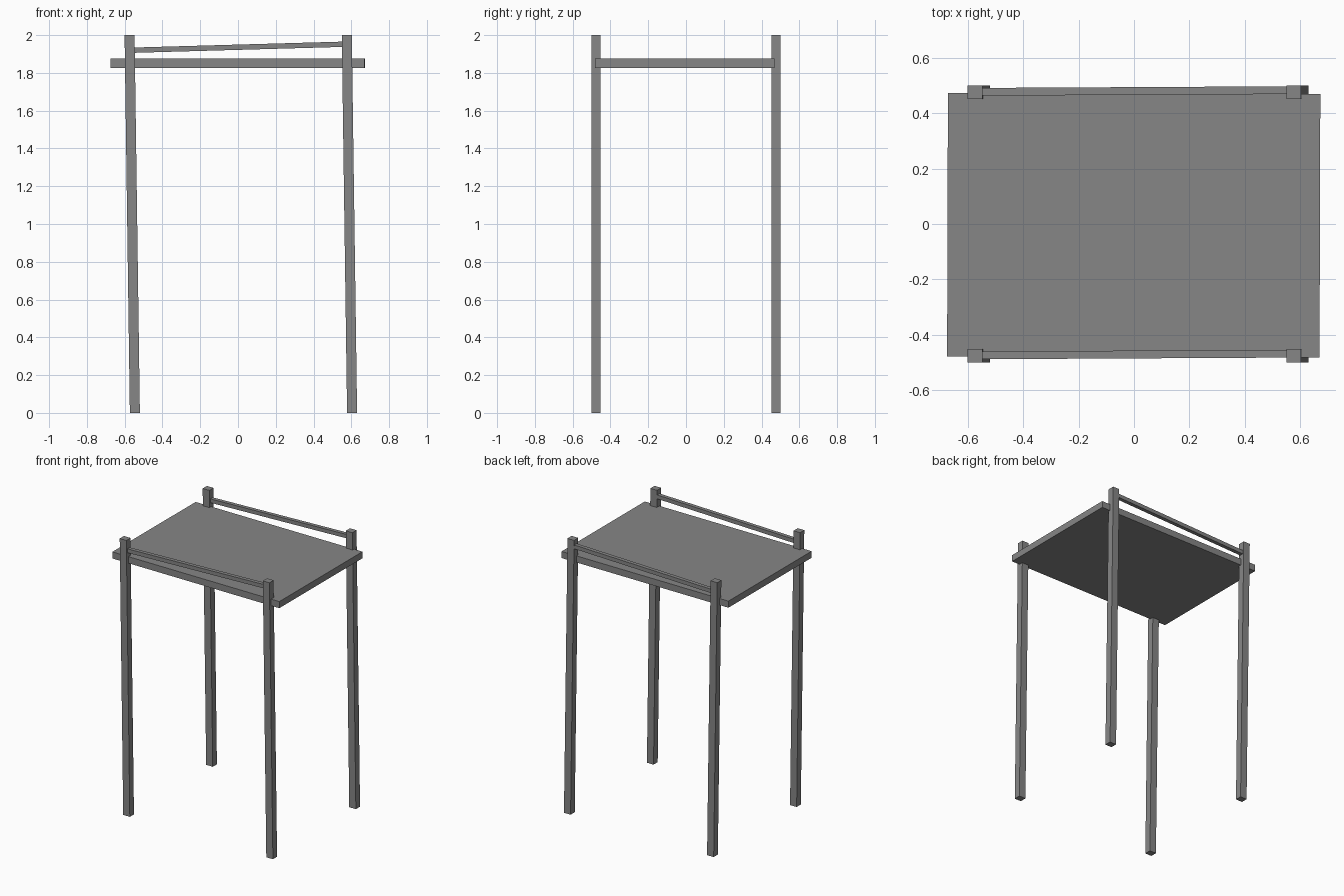
import bpy
import bmesh
from mathutils import Vector

cube = bpy.data.objects.get("Cube")
if cube:
    bpy.data.objects.remove(cube, do_unlink=True)

grey = bpy.data.materials.new("weathered_grey")
grey.use_nodes = True
colour = (0.24, 0.24, 0.24, 1)
grey.diffuse_color = colour
grey.node_tree.nodes["Principled BSDF"].inputs["Base Color"].default_value = colour


def beam(name, start, end, size, axis):
    """Box swept from start to end; its end caps stay square to the axis."""
    bm = bmesh.new()
    bmesh.ops.create_cube(bm, size=1)
    start, end = Vector(start), Vector(end)
    for v in bm.verts:
        offset = Vector(a * b for a, b in zip(v.co, size))
        v.co = (end if v.co[axis] > 0 else start) + offset
    mesh = bpy.data.meshes.new(name)
    bm.to_mesh(mesh)
    bm.free()
    mesh.materials.append(grey)
    obj = bpy.data.objects.new(name, mesh)
    bpy.context.collection.objects.link(obj)
    return obj


# Four posts, all leaning the same way
for end_name, y in (("front", -0.476), ("back", 0.476)):
    for side, x in (("right", -0.56), ("left", 0.59)):
        beam(f"{end_name}_{side}_post", (x + 0.014, y, 0), (x - 0.014, y, 2),
             (0.053, 0.048, 0), 2)

# Slightly crooked platform
platform = beam("platform", (-0.672, 0, 0), (0.672, 0, 0), (0, 0.951, 0.048), 0)
platform.location = (-0.001, -0.005, 1.851)
platform.rotation_euler.z = -0.003

# Sloping hand rails between the posts
for name, y in (("front_rail", -0.471), ("back_rail", 0.48)):
    beam(name, (-0.56, y - 0.003, 1.92), (0.57, y + 0.003, 1.952),
         (0, 0.028, 0.028), 0)
